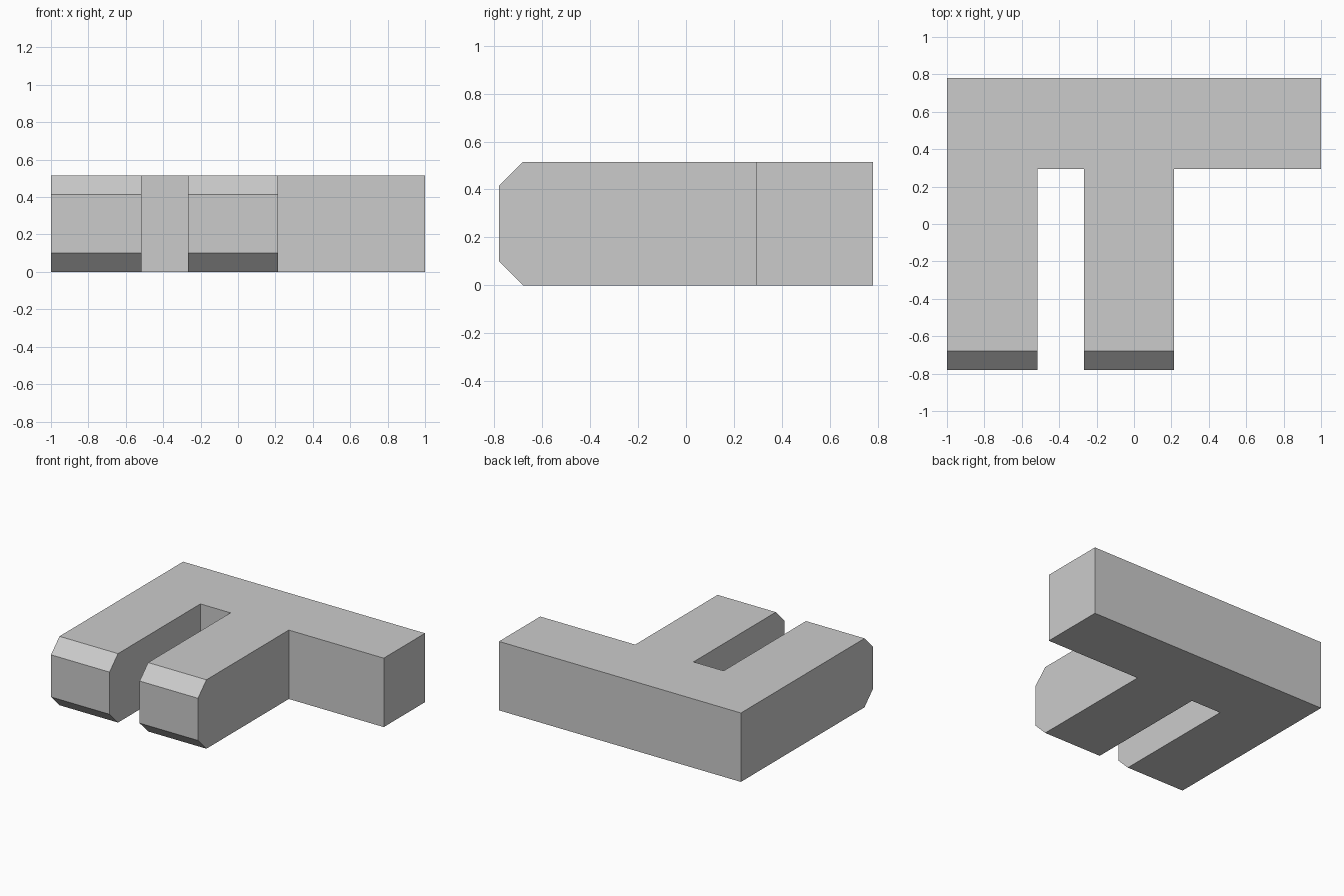
import bpy
import bmesh

cube = bpy.data.objects.get("Cube")
if cube:
    bpy.data.objects.remove(cube, do_unlink=True)

HEIGHT = 0.515
FRONT, BAR_FRONT, BACK = -0.78, 0.293, 0.78
CHAMFER = 0.1
PRONGS = [(-1.0, -0.516), (-0.267, 0.215)]

# Plain grey finish
grey = bpy.data.materials.new("light grey")
grey.use_nodes = True
colour = (0.6, 0.6, 0.6, 1.0)
grey.diffuse_color = colour
grey.node_tree.nodes["Principled BSDF"].inputs["Base Color"].default_value = colour

# Footprint: a back bar with two prongs reaching forward
outline = [(-1.0, BACK)]
for i, (left, right) in enumerate(PRONGS):
    if i:
        outline.append((left, BAR_FRONT))
    outline += [(left, FRONT), (right, FRONT), (right, BAR_FRONT)]
outline += [(1.0, BAR_FRONT), (1.0, BACK)]

# Extrude the footprint into a solid block
bm = bmesh.new()
base = bm.faces.new([bm.verts.new((x, y, 0)) for x, y in outline])
top = bmesh.ops.extrude_face_region(bm, geom=[base])["geom"]
bmesh.ops.translate(bm, vec=(0, 0, HEIGHT),
                    verts=[v for v in top if isinstance(v, bmesh.types.BMVert)])
if not any(f.is_valid and all(v.co.z < 0.001 for v in f.verts) for f in bm.faces):
    bm.faces.new([v for v in bm.verts if v.co.z < 0.001])
bmesh.ops.recalc_face_normals(bm, faces=bm.faces)

# Chamfer the upper and lower edges of the prong tips
tips = [e for e in bm.edges
        if all(abs(v.co.y - FRONT) < 0.001 for v in e.verts)
        and abs(e.verts[0].co.z - e.verts[1].co.z) < 0.001]
bmesh.ops.bevel(bm, geom=tips, offset=CHAMFER, segments=1,
                affect='EDGES', clamp_overlap=False)
bmesh.ops.recalc_face_normals(bm, faces=bm.faces)

mesh = bpy.data.meshes.new("pronged_block")
bm.to_mesh(mesh)
bm.free()
mesh.materials.append(grey)
block = bpy.data.objects.new("pronged_block", mesh)
bpy.context.collection.objects.link(block)
